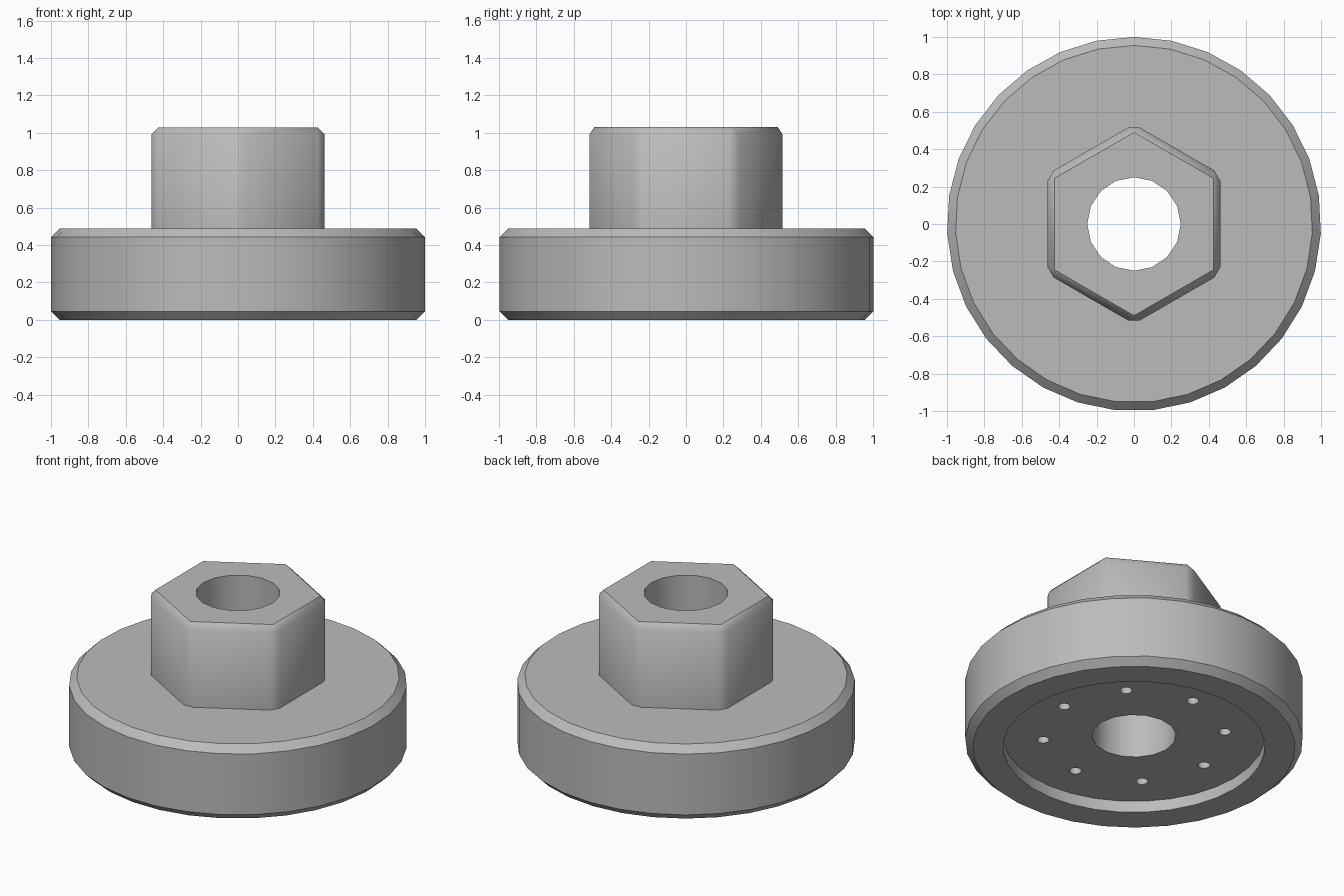
import bpy
import bmesh
from math import sin, cos, pi
from mathutils import Matrix

if "Cube" in bpy.data.objects:
    bpy.data.objects.remove(bpy.data.objects["Cube"], do_unlink=True)

FLANGE_TOP, HUB_TOP = 0.487, 1.029
RECESS_DEPTH = 0.075

metal = bpy.data.materials.new("machined_grey")
metal.use_nodes = True
grey = (0.5, 0.5, 0.5, 1)
metal.diffuse_color = grey
metal.node_tree.nodes["Principled BSDF"].inputs["Base Color"].default_value = grey


def prism(name, sides, radius, low, high, x=0, y=0, bevel=0, bevel_if=None):
    """Upright prism with a corner towards +y and optional chamfered edges."""
    bm = bmesh.new()
    place = Matrix.Translation((x, y, (low + high) / 2))
    bmesh.ops.create_cone(bm, cap_ends=True, segments=sides, radius1=radius,
                          radius2=radius, depth=high - low, matrix=place)
    if bevel:
        edges = [e for e in bm.edges if bevel_if(*[v.co.z for v in e.verts])]
        bmesh.ops.bevel(bm, geom=edges, offset=bevel, segments=1,
                        affect='EDGES', profile=0.5)
    bmesh.ops.recalc_face_normals(bm, faces=bm.faces)
    mesh = bpy.data.meshes.new(name)
    bm.to_mesh(mesh)
    bm.free()
    obj = bpy.data.objects.new(name, mesh)
    bpy.context.collection.objects.link(obj)
    return obj


def combine(body, tool, operation):
    """Apply a boolean to the body and discard the tool."""
    mod = body.modifiers.new(operation.lower(), 'BOOLEAN')
    mod.operation, mod.solver, mod.object = operation, 'EXACT', tool
    bpy.context.view_layer.objects.active = body
    bpy.ops.object.modifier_apply(modifier=mod.name)
    bpy.data.objects.remove(tool, do_unlink=True)


# Round flange with chamfered rims
body = prism("flanged_hex_hub", 31, 1, 0, FLANGE_TOP, bevel=0.045,
             bevel_if=lambda a, b: abs(a - b) < 0.01)

# Hexagonal hub, chamfered on its upright and top edges
hub = prism("hex_hub", 6, 0.534, 0.3, HUB_TOP, bevel=0.038,
            bevel_if=lambda a, b: max(a, b) > 0.9)
combine(body, hub, 'UNION')

# Shallow recess underneath and central bore
combine(body, prism("recess_cutter", 32, 0.775, -0.1, RECESS_DEPTH), 'DIFFERENCE')
combine(body, prism("bore_cutter", 16, 0.25, -0.1, 1.2), 'DIFFERENCE')

# Ring of blind screw holes in the recess floor
for i in range(8):
    a = i * pi / 4
    hole = prism("screw_hole_cutter", 16, 0.036, 0.02, RECESS_DEPTH + 0.15,
                 0.54 * cos(a), 0.54 * sin(a))
    combine(body, hole, 'DIFFERENCE')

body.data.materials.clear()
body.data.materials.append(metal)
for face in body.data.polygons:
    face.material_index = 0

# Smooth round walls, crisp chamfers
bpy.ops.object.select_all(action='DESELECT')
body.select_set(True)
bpy.context.view_layer.objects.active = body
bpy.ops.object.shade_smooth_by_angle(angle=35 * pi / 180)
